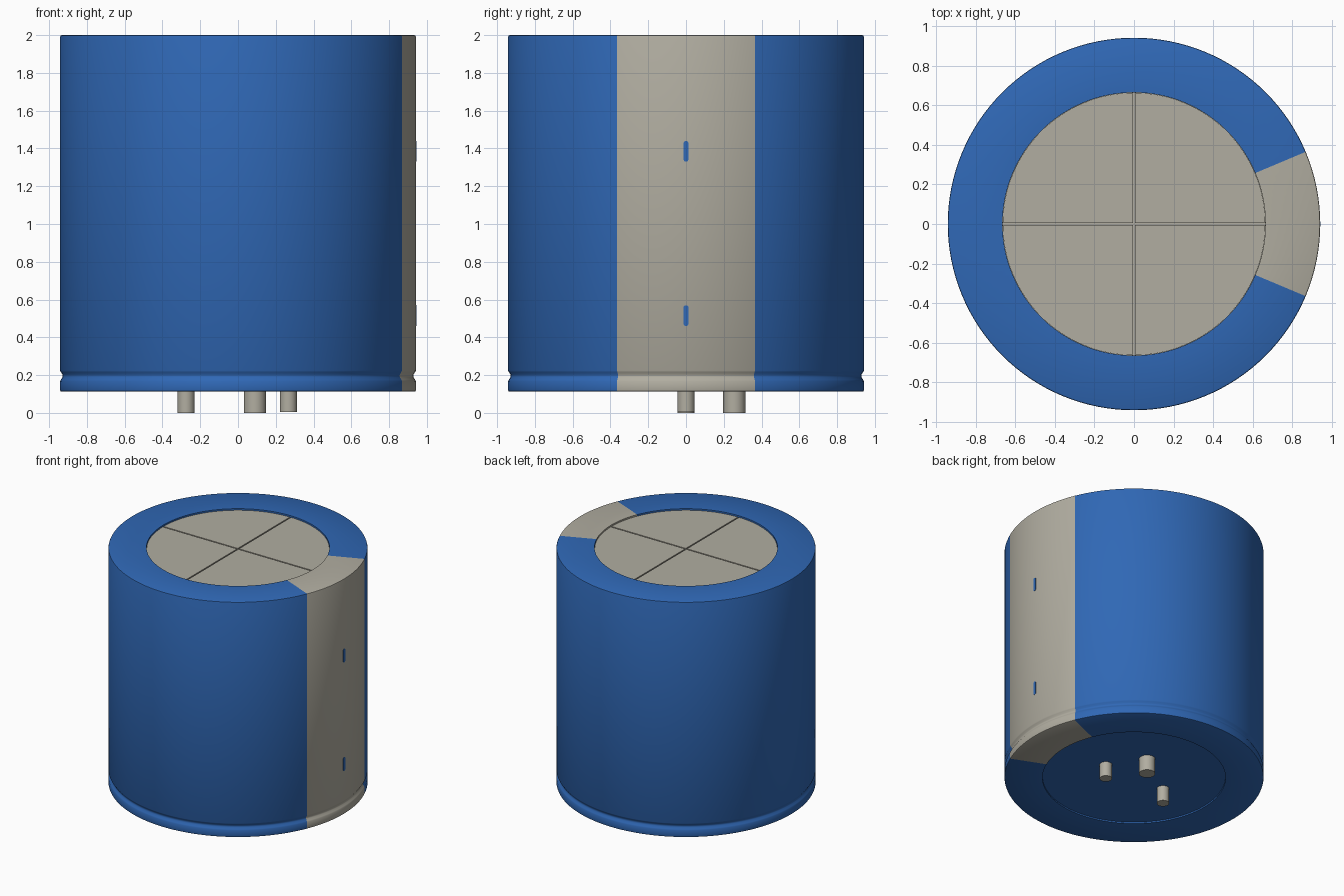
import bpy, bmesh, math

cube = bpy.data.objects.get("Cube")
if cube:
    bpy.data.objects.remove(cube, do_unlink=True)


def material(name, rgb):
    m = bpy.data.materials.new(name)
    m.use_nodes = True
    m.diffuse_color = (*rgb, 1)
    b = m.node_tree.nodes["Principled BSDF"]
    b.inputs["Base Color"].default_value = (*rgb, 1)
    b.inputs["Roughness"].default_value = 0.5
    return m


BLUE = material("sleeve blue", (0.029, 0.138, 0.465))
GREY = material("warm grey", (0.44, 0.42, 0.355))

R, R_IN = 0.942, 0.665           # sleeve outer radius and rim opening
Z0, Z1 = 0.112, 2.0              # sleeve bottom and top
STRIPE = math.radians(22.8)      # half angle of the stripe, centred on +x


def finish(name, bm, mats, smooth=True):
    bmesh.ops.recalc_face_normals(bm, faces=bm.faces)
    me = bpy.data.meshes.new(name)
    bm.to_mesh(me)
    bm.free()
    ob = bpy.data.objects.new(name, me)
    bpy.context.collection.objects.link(ob)
    for m in mats:
        me.materials.append(m)
    if smooth:
        bpy.ops.object.select_all(action='DESELECT')
        ob.select_set(True)
        bpy.context.view_layer.objects.active = ob
        bpy.ops.object.shade_smooth_by_angle(angle=math.radians(35))
    return ob


def prism(name, outline, offset, mat, smooth=True):
    """Closed 3D outline extruded along an offset vector."""
    bm = bmesh.new()
    face = bm.faces.new([bm.verts.new(p) for p in outline])
    ext = bmesh.ops.extrude_face_region(bm, geom=[face], use_keep_orig=True)
    moved = [v for v in ext["geom"] if isinstance(v, bmesh.types.BMVert)]
    bmesh.ops.translate(bm, verts=moved, vec=offset)
    return finish(name, bm, [mat], smooth)


def circle(x, y, z, r, n):
    return [(x + r * math.cos(math.tau * i / n),
             y + r * math.sin(math.tau * i / n), z) for i in range(n)]


# Sleeve: revolved profile with rolled rims and a crimp groove near the base
profile = [(R_IN, Z0 + 0.03), (R_IN, Z0), (R - 0.008, Z0), (R - 0.002, Z0 + 0.003),
           (R, Z0 + 0.009), (R, 0.168), (R - 0.004, 0.176), (R - 0.012, 0.188),
           (R - 0.014, 0.196), (R - 0.012, 0.204), (R - 0.004, 0.216), (R, 0.224),
           (R, Z1 - 0.009), (R - 0.002, Z1 - 0.003), (R - 0.008, Z1),
           (R_IN, Z1), (R_IN, Z1 - 0.03)]
N_STRIPE, N_REST = 16, 112
angles = [-STRIPE + 2 * STRIPE * i / N_STRIPE for i in range(N_STRIPE)]
angles += [STRIPE + (math.tau - 2 * STRIPE) * i / N_REST for i in range(N_REST)]
bm = bmesh.new()
rings = [[bm.verts.new((r * math.cos(a), r * math.sin(a), z)) for r, z in profile]
         for a in angles]
for i, ring in enumerate(rings):
    nxt = rings[(i + 1) % len(rings)]
    for j in range(len(profile) - 1):
        f = bm.faces.new((ring[j], nxt[j], nxt[j + 1], ring[j + 1]))
        f.material_index = 1 if i < N_STRIPE else 0
finish("sleeve", bm, [BLUE, GREY])

# Recessed base disc and can top under the vent score
prism("base_disc", circle(0, 0, Z0 + 0.011, R_IN, 128), (0, 0, 0.03), BLUE)
prism("can_top", circle(0, 0, Z1 - 0.03, R_IN, 128), (0, 0, 0.01), GREY)

# Four quadrants leave a narrow cross-shaped vent score between them
GAP = 0.005
R_Q = R_IN - 0.001
start = math.asin(GAP / R_Q)
for q in range(4):
    pts = [(GAP, GAP)]
    for i in range(33):
        a = start + (math.pi / 2 - 2 * start) * i / 32
        pts.append((R_Q * math.cos(a), R_Q * math.sin(a)))
    c, s = round(math.cos(q * math.pi / 2)), round(math.sin(q * math.pi / 2))
    outline = [(x * c - y * s, x * s + y * c, Z1 - 0.021) for x, y in pts]
    prism(f"vent_quadrant_{q + 1}", outline, (0, 0, 0.009), GREY)

# Polarity dashes: thin rounded plates on the stripe
HALF_W, HALF_H = 0.013, 0.055
for k, zc in enumerate((0.515, 1.385)):
    outline = []
    for i in range(18):
        a = math.pi * (i if i < 9 else i - 1) / 8
        side = 1 if i < 9 else -1
        outline.append((R - 0.005, HALF_W * math.cos(a),
                        zc + side * (HALF_H - HALF_W) + HALF_W * math.sin(a)))
    prism(f"polarity_dash_{k + 1}", outline, (0.007, 0, 0), BLUE, False)

# Terminal pins under the base
for name, x, y, r, z in (("pin_right", -0.275, 0, 0.045, 0.0),
                         ("pin_left", 0.267, 0, 0.045, 0.006),
                         ("pin_back", 0.09, 0.256, 0.059, 0.0)):
    prism(name, circle(x, y, z, r, 32), (0, 0, Z0 + 0.02 - z), GREY)
